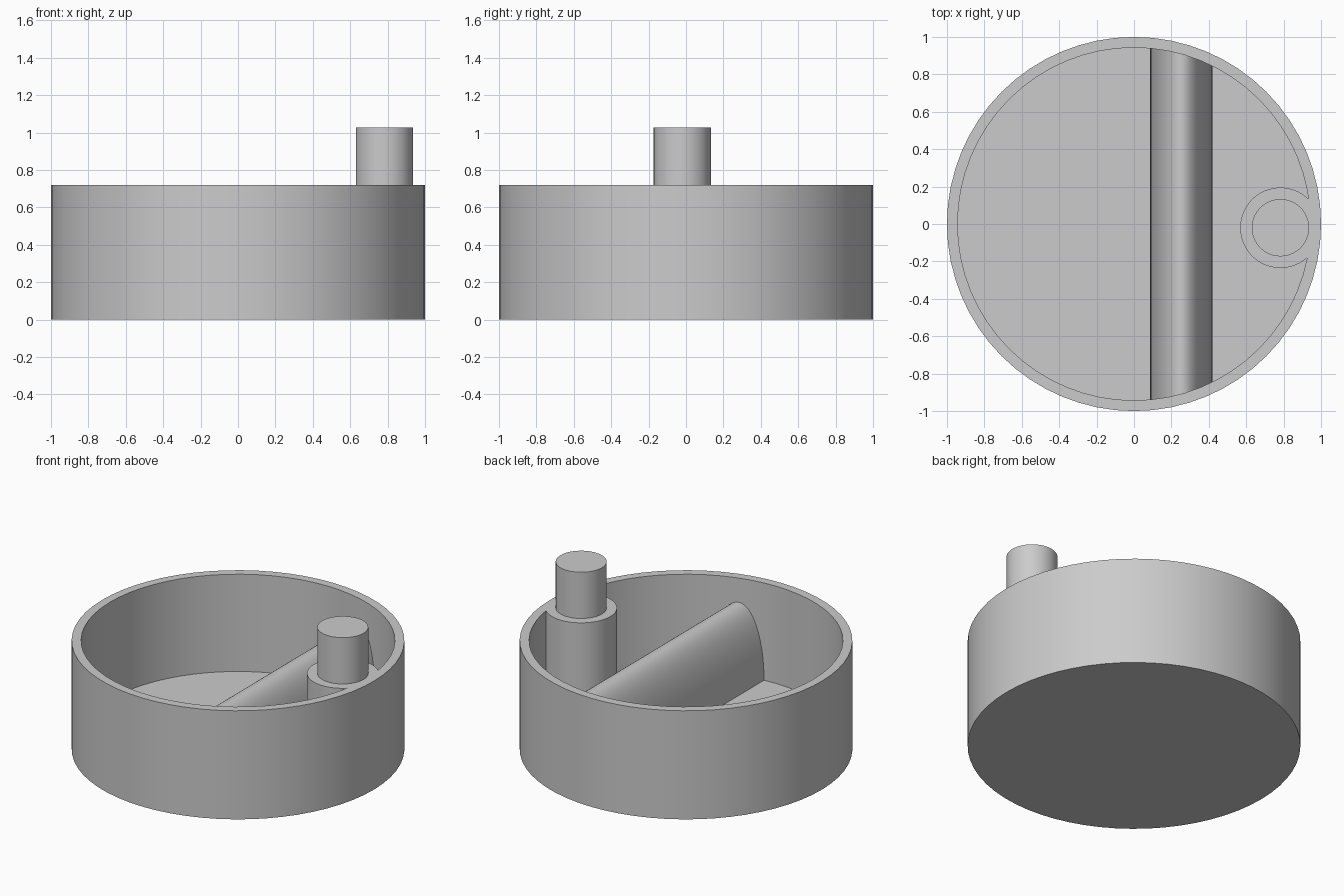
import bpy, bmesh
from math import cos, sin, pi, sqrt, radians

cube = bpy.data.objects.get("Cube")
if cube:
    bpy.data.objects.remove(cube, do_unlink=True)

grey = bpy.data.materials.new("plain grey")
grey.use_nodes = True
grey.diffuse_color = (0.6, 0.6, 0.6, 1)
grey.node_tree.nodes["Principled BSDF"].inputs["Base Color"].default_value = (0.6, 0.6, 0.6, 1)


def loft(name, rings):
    """Join closed rings of points with quads and cap both ends."""
    bm = bmesh.new()
    loops = [[bm.verts.new(p) for p in ring] for ring in rings]
    n = len(loops[0])
    for a, b in zip(loops, loops[1:]):
        for i in range(n):
            j = (i + 1) % n
            bm.faces.new((a[i], a[j], b[j], b[i]))
    bm.faces.new(loops[0][::-1])
    bm.faces.new(loops[-1])
    bmesh.ops.recalc_face_normals(bm, faces=bm.faces[:])
    mesh = bpy.data.meshes.new(name)
    bm.to_mesh(mesh)
    bm.free()
    mesh.materials.append(grey)
    obj = bpy.data.objects.new(name, mesh)
    bpy.context.collection.objects.link(obj)
    return obj


def turned(name, profile, centre=(0, 0), sides=64):
    """Revolve a profile of (radius, height) pairs about an upright axis."""
    x, y = centre
    turns = [2 * pi * i / sides for i in range(sides)]
    return loft(name, [[(x + r * cos(t), y + r * sin(t), z) for t in turns]
                       for r, z in profile])


def select_only(obj):
    bpy.ops.object.select_all(action='DESELECT')
    obj.select_set(True)
    bpy.context.view_layer.objects.active = obj


RIM, FLOOR, INNER = 0.72, 0.075, 0.943
POST = (0.783, -0.02)

# Open round bowl with a thin wall and floor
bowl = turned("bowl", [(1, 0), (1, RIM), (INNER, RIM), (INNER, FLOOR)])

# Post merged into the wall, flush with the rim
post = turned("post", [(0.215, 0.03), (0.215, RIM)], POST)
join = bowl.modifiers.new("post_union", 'BOOLEAN')
join.operation = 'UNION'
join.solver = 'EXACT'
join.object = post
select_only(bowl)
bpy.ops.object.modifier_apply(modifier=join.name)
bpy.data.objects.remove(post, do_unlink=True)

# Peg standing on the post
peg = turned("peg", [(0.153, RIM - 0.05), (0.153, 1.027)], POST)

# Half-elliptic ridge across the floor, ending inside the round wall
section = [(0.42, FLOOR - 0.03)]
for i in range(33):
    t = pi * i / 32
    section.append((0.2525 + 0.1675 * cos(t), FLOOR + 0.485 * sin(t)))
section.append((0.085, FLOOR - 0.03))
ridge = loft("ridge", [[(x, side * sqrt(0.96 ** 2 - x * x), z) for x, z in section]
                       for side in (-1, 1)])

# Smooth round surfaces with crisp edges
for part in (bowl, peg, ridge):
    select_only(part)
    bpy.ops.object.shade_smooth_by_angle(angle=radians(35))
